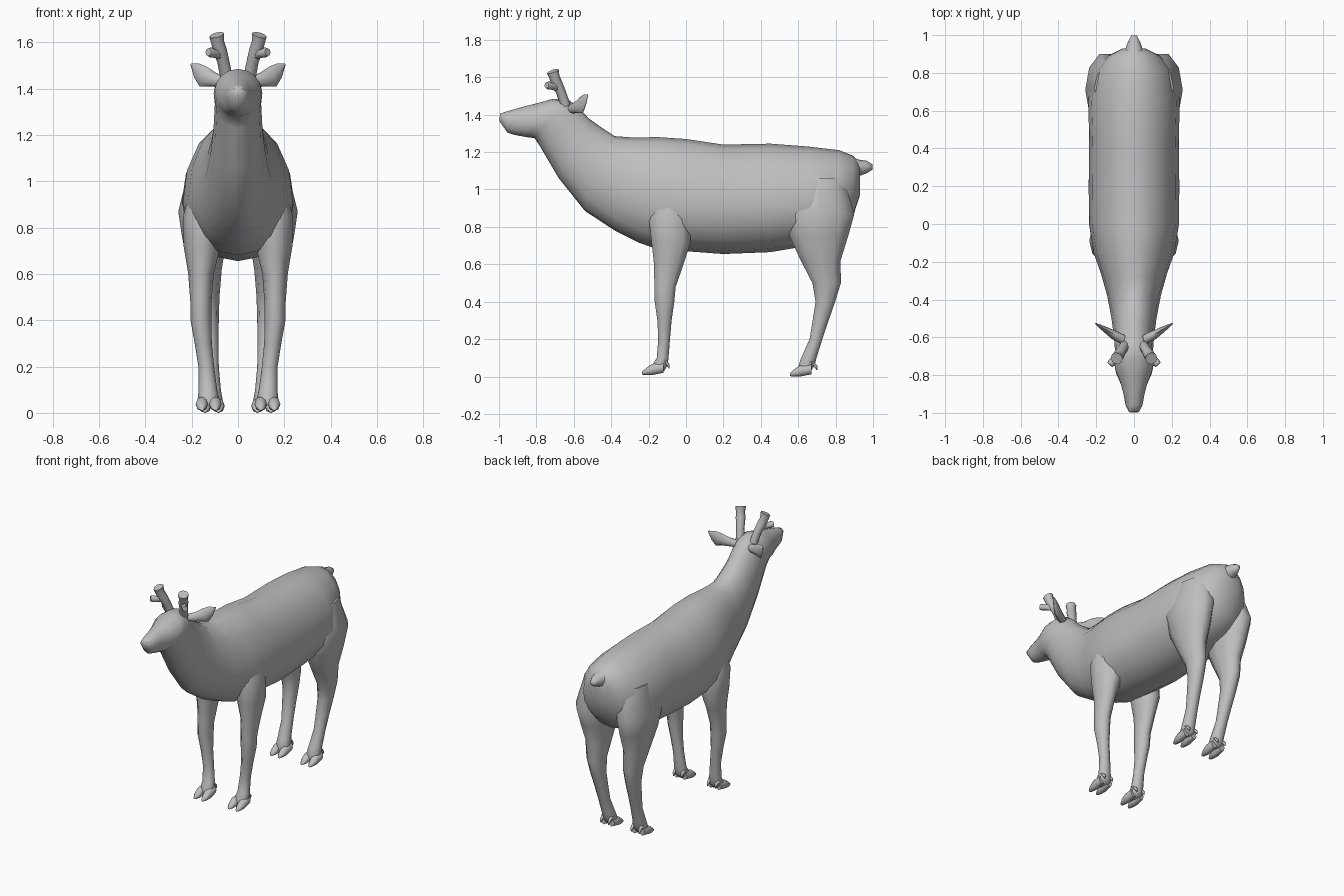
import bpy, bmesh, math
from mathutils import Vector

coat = bpy.data.materials.new("grey coat")
coat.diffuse_color = (0.52, 0.52, 0.52, 1)

X, Y, Z = Vector((1, 0, 0)), Vector((0, 1, 0)), Vector((0, 0, 1))


def loft(name, rings, mirror=False, angle=70):
    """Skin a list of point rings, cap both ends, optionally mirror across x."""
    bm = bmesh.new()
    loops = [[bm.verts.new(p) for p in r] for r in rings]
    n = len(loops[0])
    for a, b in zip(loops, loops[1:]):
        for i in range(n):
            j = (i + 1) % n
            bm.faces.new((a[i], a[j], b[j], b[i]))
    bm.faces.new(loops[0])
    bm.faces.new(loops[-1])
    bmesh.ops.recalc_face_normals(bm, faces=bm.faces)
    me = bpy.data.meshes.new(name)
    bm.to_mesh(me)
    bm.free()
    me.materials.append(coat)
    ob = bpy.data.objects.new(name, me)
    bpy.context.collection.objects.link(ob)
    bpy.ops.object.select_all(action='DESELECT')
    ob.select_set(True)
    bpy.context.view_layer.objects.active = ob
    bpy.ops.object.shade_smooth_by_angle(angle=math.radians(angle))
    if mirror:
        ob.modifiers.new("Mirror", 'MIRROR')
    return ob


def ellipse(c, u, v, n):
    c = Vector(c)
    return [c + u * math.cos(2 * math.pi * i / n) + v * math.sin(2 * math.pi * i / n)
            for i in range(n)]


def tube(name, stations, u, v, n=8, mirror=True, angle=70):
    """Stations are (x, y, z, radius along u, radius along v)."""
    return loft(name, [ellipse(s[:3], u * s[3], v * s[4], n) for s in stations],
                mirror, angle)


def body_ring(yt, zt, yb, zb, w, f, n=16):
    """Egg-shaped section between a top and a bottom point, widest at fraction f."""
    top, bot = Vector((0, yt, zt)), Vector((0, yb, zb))
    mid = bot.lerp(top, f)
    ring = []
    for i in range(n):
        a = 2 * math.pi * i / n
        s = math.sin(a)
        end = top if s > 0 else bot
        ring.append(mid + (end - mid) * abs(s) + X * w * math.cos(a))
    return ring


# Trunk, neck and head as one skin from rump to nose
body = [
    (.93, 1.14, .93, .97, .06, .5), (.895, 1.18, .885, .83, .14, .45),
    (.82, 1.21, .80, .75, .205, .42), (.65, 1.23, .66, .70, .243, .4),
    (.45, 1.245, .45, .665, .237, .42), (.20, 1.24, .20, .655, .24, .42),
    (0, 1.27, 0, .67, .238, .4), (-.15, 1.28, -.15, .68, .215, .4),
    (-.28, 1.278, -.25, .715, .175, .42), (-.38, 1.285, -.38, .78, .142, .45),
    (-.45, 1.33, -.54, .885, .12, .5), (-.52, 1.38, -.68, 1.06, .106, .5),
    (-.575, 1.44, -.78, 1.23, .10, .5), (-.635, 1.485, -.81, 1.275, .105, .5),
    (-.71, 1.485, -.84, 1.278, .10, .55), (-.80, 1.46, -.88, 1.285, .073, .55),
    (-.88, 1.44, -.92, 1.293, .056, .55), (-.96, 1.417, -.955, 1.305, .045, .55),
    (-.995, 1.405, -.997, 1.365, .026, .5),
]
loft("body", [body_ring(*r) for r in body])

# Short tail
tube("tail", [(0, .86, 1.12, .08, .07), (0, .92, 1.115, .048, .045),
              (0, .965, 1.12, .032, .034), (0, .998, 1.12, .014, .014)],
     X, Z, 8, False)

# Legs, sections stacked from shoulder or hip to fetlock
tube("front_leg", [
    (.13, -.09, .98, .07, .08), (.15, -.09, .85, .087, .115),
    (.155, -.08, .72, .08, .11), (.16, -.092, .60, .055, .083),
    (.16, -.112, .48, .046, .06), (.16, -.115, .40, .045, .055),
    (.15, -.115, .30, .037, .04), (.137, -.117, .20, .034, .033),
    (.13, -.125, .10, .040, .033), (.128, -.14, .06, .046, .044),
    (.126, -.15, .03, .040, .035)], X, Y, 10)
tube("hind_leg", [
    (.12, .72, 1.06, .09, .13), (.15, .71, .87, .108, .20),
    (.145, .71, .75, .095, .165), (.14, .72, .62, .07, .112),
    (.135, .752, .50, .055, .08), (.13, .745, .40, .047, .055),
    (.125, .72, .30, .041, .045), (.12, .695, .20, .037, .036),
    (.115, .657, .10, .041, .043), (.113, .645, .06, .046, .045),
    (.112, .635, .03, .040, .035)], X, Y, 10)

# Cloven hooves and dewclaws
for leg, x, y, z in (("front", .127, -.13, .008), ("hind", .113, .66, 0)):
    for side, dx in (("inner", -.029), ("outer", .029)):
        cx = x + dx
        tube(f"{leg}_{side}_toe", [
            (cx, y + .01, z + .04, .022, .028), (cx, y - .05, z + .03, .027, .03),
            (cx, y - .08, z + .02, .022, .02), (cx, y - .105, z + .01, .010, .008)],
            X, Z, 8)
        tube(f"{leg}_{side}_dewclaw", [
            (cx, y + .01, z + .08, .013, .014), (cx, y + .032, z + .058, .010, .012),
            (cx, y + .04, z + .036, .003, .003)], X, Y, 6)

# Ears: leaf shapes swept outward, back and up
ear_w = Vector((-.35, -.15, .92)).normalized()
ear_t = Vector((.45, -.85, .05)).normalized()
tube("ear", [(.06, -.61, 1.43, .025, .025), (.105, -.588, 1.438, .032, .024),
             (.15, -.56, 1.452, .046, .016), (.178, -.543, 1.478, .032, .010),
             (.204, -.526, 1.505, .003, .003)], ear_w, ear_t, 8)

# Antlers: flared stub with one forward prong
axis = Vector((.045, -.06, .17)).normalized()
au = axis.cross(Y).normalized()
av = axis.cross(au)
tube("antler", [(.05, -.645, 1.45, .027, .027), (.064, -.668, 1.52, .026, .026),
                (.078, -.69, 1.565, .030, .030), (.088, -.703, 1.60, .028, .028),
                (.092, -.712, 1.632, .033, .033)], au, av, 8, True, 50)
prong = Vector((.06, -.065, .01)).normalized()
pu = prong.cross(Z).normalized()
pv = prong.cross(pu)
tube("antler_prong", [(.075, -.685, 1.55, .022, .026), (.102, -.715, 1.552, .017, .019),
                      (.118, -.735, 1.556, .022, .022), (.128, -.745, 1.558, .017, .017)],
     pu, pv, 8, True, 50)
